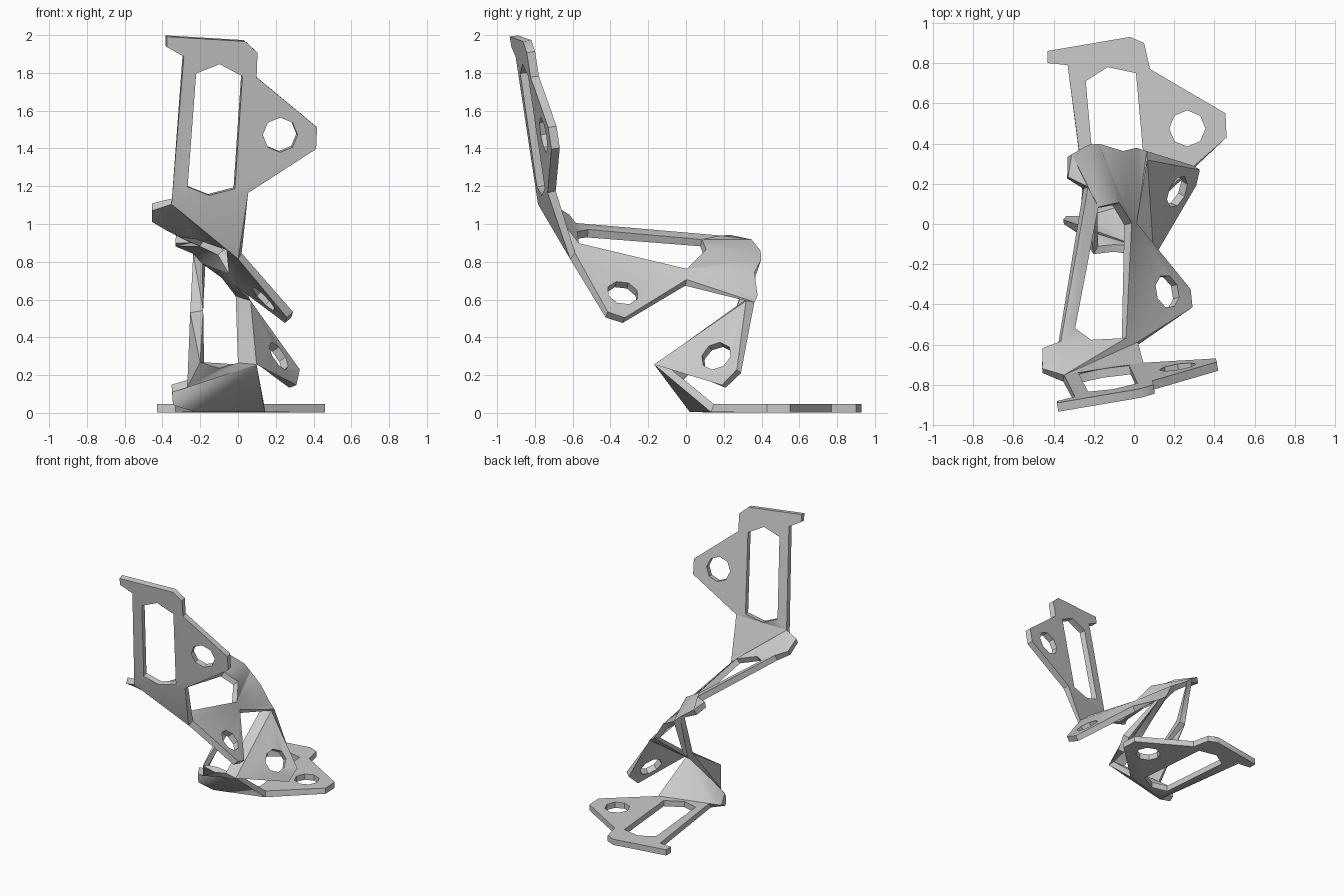
import bpy, bmesh, math
from mathutils import Vector
from mathutils.geometry import tessellate_polygon

if "Cube" in bpy.data.objects:
    bpy.data.objects.remove(bpy.data.objects["Cube"])

bm = bmesh.new()

def panel(outline, *holes):
    """Fill an outline, leaving the holes open."""
    loops = [[Vector(p) for p in loop] for loop in (outline, *holes)]
    verts = [bm.verts.new(p) for loop in loops for p in loop]
    for tri in tessellate_polygon(loops):
        bm.faces.new([verts[i] for i in tri])

def octagon(centre, radius, quad):
    """Eight-sided hole lying in the plane of a panel."""
    a, b, c, d = [Vector(p) for p in quad]
    n = (c - a).cross(d - b).normalized()
    mid = (a + b + c + d) / 4
    o = Vector(centre)
    o -= n * (o - mid).dot(n)
    u = (b - a).normalized()
    u = (u - n * u.dot(n)).normalized()
    v = n.cross(u)
    return [o + radius * (u * math.cos(k * math.pi / 4) + v * math.sin(k * math.pi / 4))
            for k in range(8)]

def ring(cx, cy, r):
    return [(cx + r * math.cos(k * math.pi / 4), cy + r * math.sin(k * math.pi / 4)) for k in range(8)]

def floor(pts):
    return [(x, y, 0.025) for x, y in pts]

def back(pts):
    return [(x, -0.912 + 0.16 * (x + 0.38) - 0.159 * (z - 2), z) for x, z in pts]

# Shared fold corners
a_r, a_l = (0.14, 0.14, 0.025), (-0.23, 0.03, 0.025)
r_out, r_in = (0.09, -0.15, 0.265), (0.0, -0.13, 0.26)
s_in, s_out = (-0.19, -0.13, 0.265), (-0.26, -0.04, 0.15)
m_in, m_out = (-0.185, 0.28, 0.53), (-0.24, 0.29, 0.52)
k_out, k_in = (0.065, 0.34, 0.59), (0.0, 0.36, 0.62)
t_in, t_out = (-0.18, 0.38, 0.80), (-0.23, 0.375, 0.85)
c_ro, c_ri = (0.0, 0.0, 0.69), (-0.03, 0.0, 0.75)
c_li, c_lo = (-0.19, 0.08, 0.90), (-0.24, 0.18, 0.92)
d_ro, d_ri = (0.01, -0.60, 0.83), (-0.05, -0.575, 0.88)
d_li, d_lo = (-0.30, -0.52, 0.95), (-0.37, -0.59, 0.985)
e_l, e_r = back([(-0.35, 1.12), (0.05, 1.17)])

# Floor panel with window and round cutout
panel([a_l] + floor([(-0.33, 0.79), (-0.43, 0.80), (-0.43, 0.86), (-0.02, 0.93), (0.05, 0.90),
                     (0.08, 0.77), (0.455, 0.55), (0.46, 0.43)]) + [a_r],
      floor([(-0.24, 0.71), (-0.13, 0.78), (0.01, 0.75), (0.06, 0.19), (-0.07, 0.12), (-0.19, 0.15)]),
      floor(ring(0.265, 0.475, 0.09)))

# Riser fold
panel([a_r, r_out, r_in, (-0.10, -0.12, 0.25), s_in, s_out, (-0.35, 0.01, 0.13),
       (-0.34, 0.02, 0.05), a_l])

# Lower frame strips and side flange
panel([s_in, m_in, m_out, s_out])
panel([m_in, t_in, t_out, m_out])
panel([r_in, k_in, k_out, r_out])
q = [r_out, k_out, (0.31, 0.28, 0.22), (0.29, 0.20, 0.14)]
panel(q, octagon((0.17, 0.18, 0.27), 0.085, q))

# Upper bend
panel([c_ro, k_out, k_in, (-0.07, 0.36, 0.73), t_in, t_out, (-0.32, 0.34, 0.90),
       (-0.33, 0.23, 0.92), c_lo, c_li, (-0.09, 0.10, 0.85), c_ri])

# Middle frame strips and side flange
panel([c_li, d_li, d_lo, c_lo])
panel([c_ri, d_ri, d_ro, c_ro])
q = [d_ro, (0.275, -0.42, 0.52), (0.265, -0.33, 0.49), c_ro]
panel(q, octagon((0.145, -0.34, 0.615), 0.085, q))

# Bend up to the back panel
panel([e_l, e_r, d_ro])
panel([e_l, d_ro, d_ri, (-0.22, -0.585, 0.94), d_li, d_lo, (-0.455, -0.63, 1.03),
       (-0.455, -0.73, 1.09)])

# Back panel with window and round cutout
panel([e_l] + back([(-0.29, 1.89), (-0.38, 1.94), (-0.38, 1.995), (0.035, 1.97), (0.10, 1.91),
                    (0.095, 1.78), (0.415, 1.515), (0.41, 1.40)]) + [e_r],
      back([(-0.225, 1.80), (-0.10, 1.85), (0.02, 1.785), (-0.02, 1.19), (-0.155, 1.155), (-0.27, 1.20)]),
      back(ring(0.22, 1.475, 0.092)))

# Weld the folds into one sheet
bmesh.ops.remove_doubles(bm, verts=bm.verts, dist=0.001)
bmesh.ops.recalc_face_normals(bm, faces=bm.faces)
mesh = bpy.data.meshes.new("folded_plate")
bm.to_mesh(mesh)
bm.free()
plate = bpy.data.objects.new("folded_plate", mesh)
bpy.context.collection.objects.link(plate)

# Thicken the sheet and smooth the gentle bends
mod = plate.modifiers.new("thickness", 'SOLIDIFY')
mod.thickness = 0.045
mod.offset = 0
mod.use_quality_normals = True
bpy.context.view_layer.objects.active = plate
plate.select_set(True)
bpy.ops.object.modifier_apply(modifier=mod.name)
bpy.ops.object.shade_smooth_by_angle(angle=math.radians(40))
